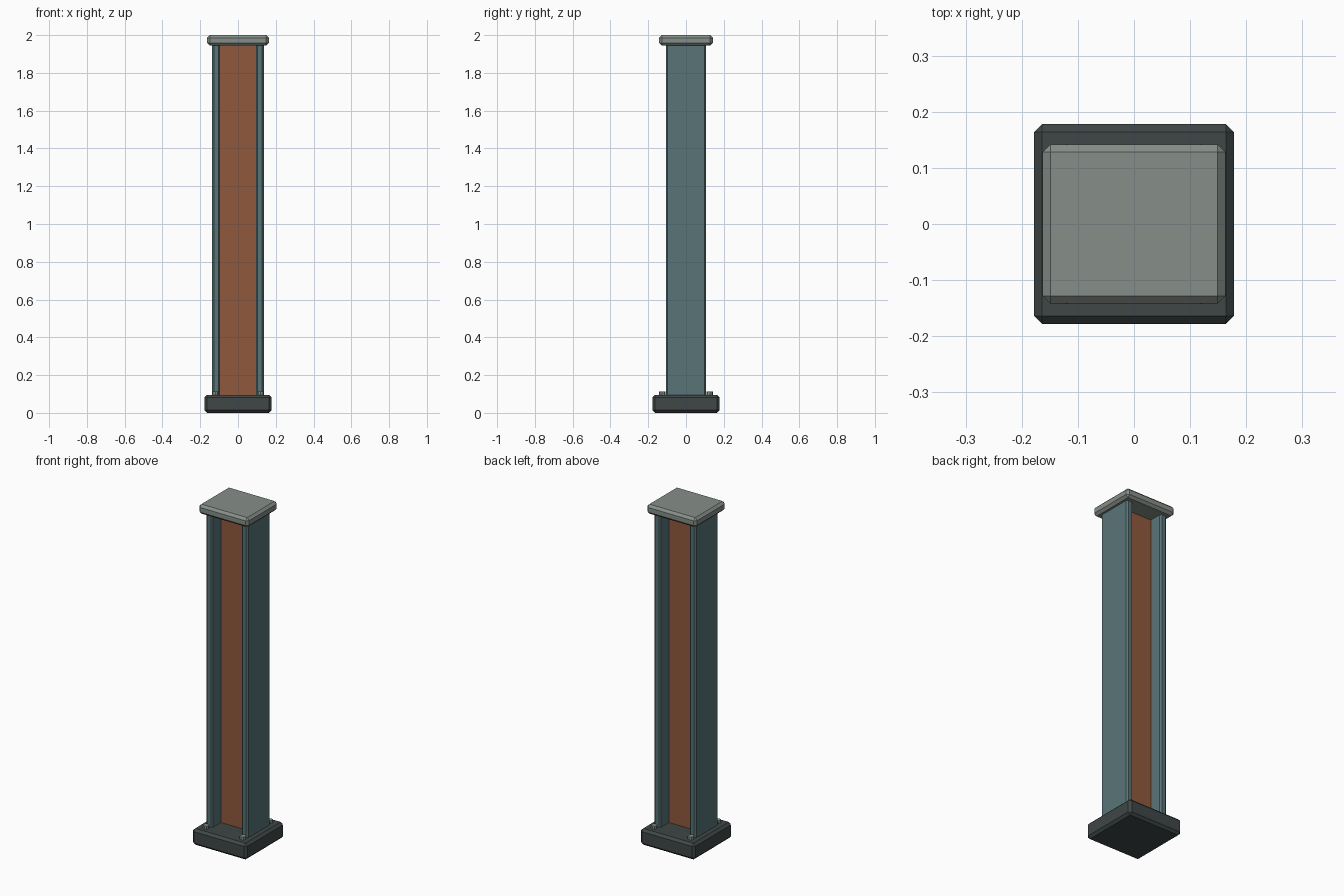
import bpy, bmesh
from mathutils import Matrix

if "Cube" in bpy.data.objects:
    bpy.data.objects.remove(bpy.data.objects["Cube"])


def material(name, color):
    m = bpy.data.materials.new(name)
    m.diffuse_color = (*color, 1)
    m.use_nodes = True
    m.node_tree.nodes["Principled BSDF"].inputs["Base Color"].default_value = m.diffuse_color
    return m


DARK = material("dark_metal", (0.05, 0.063, 0.063))
PALE = material("pale_metal", (0.24, 0.275, 0.25))
TEAL = material("teal_paint", (0.10, 0.175, 0.185))
RUST = material("rust_panel", (0.28, 0.10, 0.045))


def finish(name, bm, mat):
    mesh = bpy.data.meshes.new(name)
    bm.to_mesh(mesh)
    bm.free()
    mesh.materials.append(mat)
    ob = bpy.data.objects.new(name, mesh)
    bpy.context.collection.objects.link(ob)
    return ob


def box(name, lo, hi, mat, chamfer=0.0):
    bm = bmesh.new()
    size = [b - a for a, b in zip(lo, hi)]
    mid = [(a + b) / 2 for a, b in zip(lo, hi)]
    bmesh.ops.create_cube(bm, size=1, matrix=Matrix.Translation(mid) @ Matrix.Diagonal((*size, 1)))
    if chamfer:
        bmesh.ops.bevel(bm, geom=bm.edges[:], offset=chamfer, offset_type='OFFSET',
                        segments=1, affect='EDGES')
    return finish(name, bm, mat)


# Foot block and cap plate, single-segment chamfers
box("base", (-0.178, -0.178, 0), (0.178, 0.178, 0.096), DARK, 0.014)
box("cap", (-0.163, -0.142, 1.944), (0.163, 0.142, 2.0), PALE, 0.014)

# H-section post: two flanges and a recessed web panel
for side, s in (("left", -1), ("right", 1)):
    a, b = sorted((s * 0.094, s * 0.137))
    box(side + "_flange", (a, -0.106, 0.085), (b, 0.106, 1.955), TEAL, 0.009)
box("web_panel", (-0.097, -0.025, 0.09), (0.097, 0.025, 1.95), RUST)

# Anchor bolts at the four corners of the base
for x in (-0.12, 0.12):
    for y in (-0.126, 0.126):
        bm = bmesh.new()
        bmesh.ops.create_cone(bm, cap_ends=True, segments=8, radius1=0.017, radius2=0.017,
                              depth=0.024, matrix=Matrix.Translation((x, y, 0.101)))
        finish("anchor_bolt", bm, PALE)
